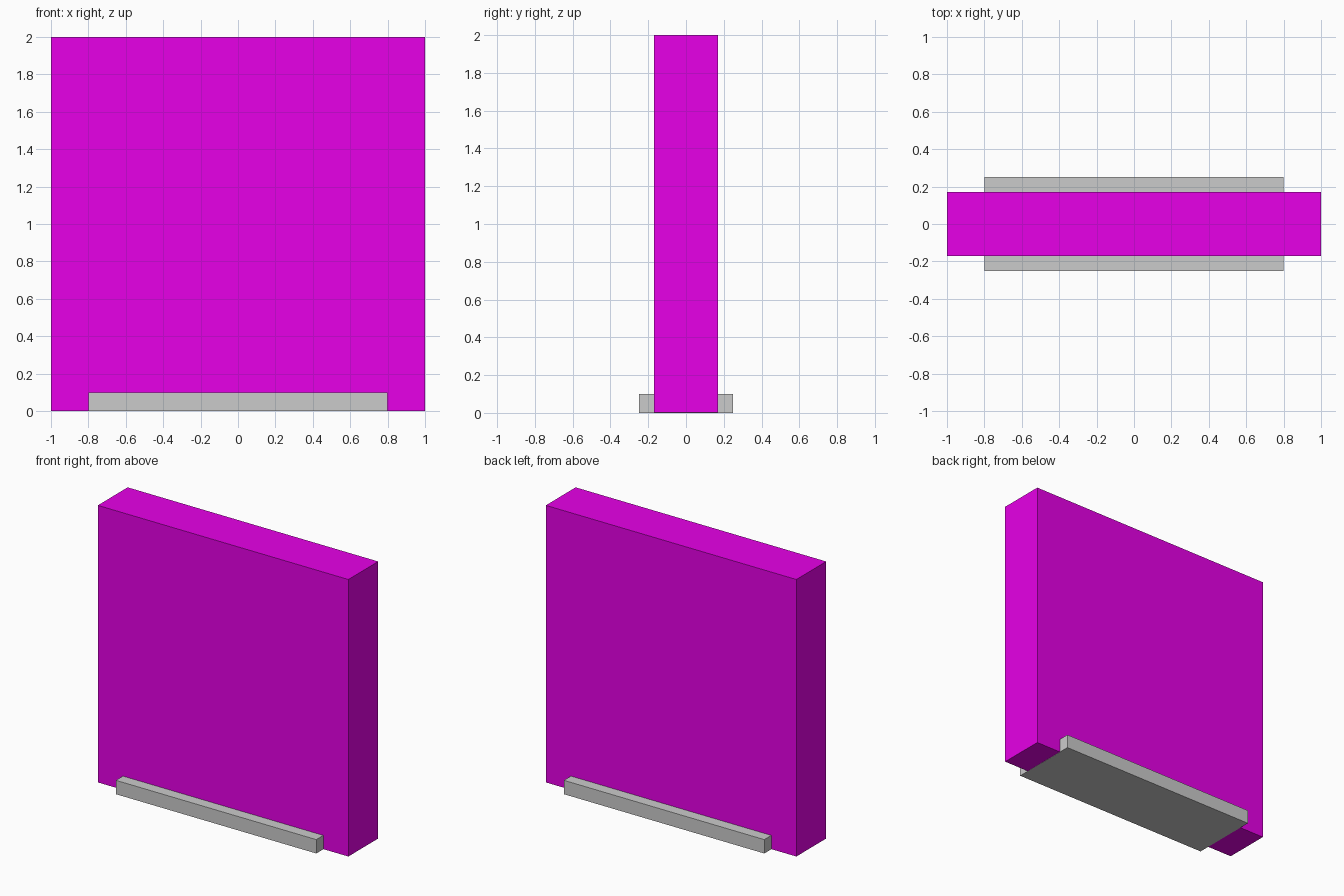
import bpy

if "Cube" in bpy.data.objects:
    bpy.data.objects.remove(bpy.data.objects["Cube"])


def material(name, color):
    mat = bpy.data.materials.new(name)
    mat.diffuse_color = color
    mat.use_nodes = True
    mat.node_tree.nodes["Principled BSDF"].inputs["Base Color"].default_value = mat.diffuse_color
    return mat


def box(name, size, bottom, mat=None):
    """Box centred on x and y, with its underside at the given height."""
    bpy.ops.mesh.primitive_cube_add(size=1, location=(0, 0, bottom + size[2] / 2))
    ob = bpy.context.object
    ob.name = name
    ob.scale = size
    bpy.ops.object.transform_apply(location=True, rotation=False, scale=True)
    if mat:
        ob.data.materials.append(mat)
    return ob


GAP = 0.001  # tiny offset so flush faces do not flicker

# Wide foot running under the slab
box("base", (1.6, 0.5, 0.1), 0)

# Coloured outer panel
box("panel", (2, 0.34, 2 - GAP), GAP, material("magenta", (0.8, 0.0, 0.8, 1)))

# Brown core inside the panel, nearly flush with its edges
box("core", (2 - 2 * GAP, 0.3, 2 - 3 * GAP), 2 * GAP,
    material("brown", (0.25, 0.18, 0.07, 1)))
